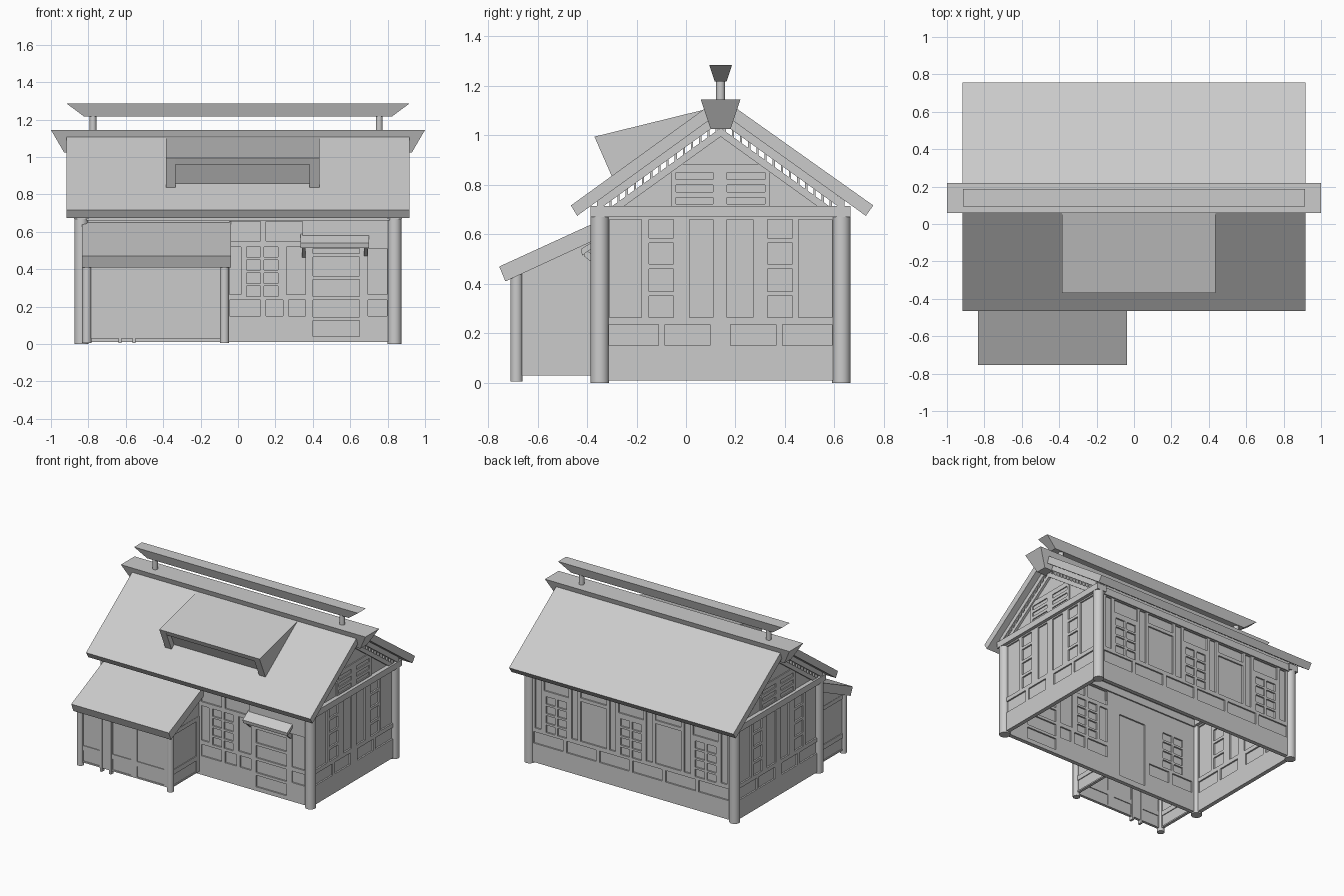
import bpy, bmesh, math

if "Cube" in bpy.data.objects:
    bpy.data.objects.remove(bpy.data.objects["Cube"])

grey = bpy.data.materials.new("plain_grey")
grey.use_nodes = True
grey.diffuse_color = (0.6, 0.6, 0.6, 1)
grey.node_tree.nodes["Principled BSDF"].inputs["Base Color"].default_value = (0.6, 0.6, 0.6, 1)

RIDGE_Y, SLOPE = 0.14, 0.72
FRONT, BACK, SIDE = -0.348, 0.628, 0.8375


def finish(name, bm, fix=True):
    if fix:
        bmesh.ops.recalc_face_normals(bm, faces=bm.faces)
    mesh = bpy.data.meshes.new(name)
    bm.to_mesh(mesh)
    bm.free()
    mesh.materials.append(grey)
    obj = bpy.data.objects.new(name, mesh)
    bpy.context.collection.objects.link(obj)
    return obj


def add_prism(bm, profile, x0, x1):
    """Extrude a (y, z) profile along x."""
    ends = [[bm.verts.new((x, y, z)) for y, z in profile] for x in (x0, x1)]
    bm.faces.new(ends[0])
    bm.faces.new(ends[1][::-1])
    n = len(profile)
    for i in range(n):
        j = (i + 1) % n
        bm.faces.new((ends[0][i], ends[0][j], ends[1][j], ends[1][i]))


def prism(name, profile, *spans):
    bm = bmesh.new()
    for x0, x1 in spans:
        add_prism(bm, profile, x0, x1)
    return finish(name, bm)


def box(name, x0, x1, y0, y1, z0, z1):
    return prism(name, [(y0, z0), (y1, z0), (y1, z1), (y0, z1)], (x0, x1))


def post(name, x, y, r, z0, z1):
    bpy.ops.mesh.primitive_cylinder_add(vertices=16, radius=r, depth=z1 - z0,
                                        location=(x, y, (z0 + z1) / 2))
    obj = bpy.context.object
    obj.name = name
    obj.data.materials.append(grey)
    bpy.ops.object.shade_smooth_by_angle()


def framed_wall(name, axis, plane, u0, u1, z0, z1, openings, thick=0.03):
    """Timber sheet with rectangular openings over a thin backing board."""
    us = sorted({u0, u1} | {v for o in openings for v in o[:2]})
    zs = sorted({z0, z1} | {v for o in openings for v in o[2:]})
    place = (lambda u, z: (u, plane, z)) if axis == "x" else (lambda u, z: (plane, u, z))
    bm = bmesh.new()
    grid = [[bm.verts.new(place(u, z)) for z in zs] for u in us]
    for i in range(len(us) - 1):
        for j in range(len(zs) - 1):
            u, z = (us[i] + us[i + 1]) / 2, (zs[j] + zs[j + 1]) / 2
            if not any(a < u < b and c < z < d for a, b, c, d in openings):
                bm.faces.new((grid[i][j], grid[i + 1][j], grid[i + 1][j + 1], grid[i][j + 1]))
    bmesh.ops.delete(bm, geom=[v for v in bm.verts if not v.link_faces], context="VERTS")
    solid = finish(name + "_frame", bm, False).modifiers.new("thickness", "SOLIDIFY")
    solid.thickness, solid.offset = thick, 0
    t = 0.004
    if axis == "x":
        box(name + "_board", u0, u1, plane - t, plane + t, z0, z1)
    else:
        box(name + "_board", plane - t, plane + t, u0, u1, z0, z1)


def window(u):
    """Panes of a lattice window, two across and four high."""
    return [(u + s, u + s + 0.075, 0.255 + 0.07 * k, 0.31 + 0.07 * k)
            for s in (-0.085, 0.01) for k in range(4)]


def row(edges, z0, z1, gap=0.014):
    """Panels between successive edges."""
    return [(a + gap, b - gap, z0, z1) for a, b in zip(edges, edges[1:])]


# Front wall with door, windows and panels
door = [(0.40, 0.65, a, b) for a, b in
        ((0.04, 0.125), (0.145, 0.235), (0.255, 0.345), (0.365, 0.465), (0.485, 0.51))]
front = door + window(0.13) + window(-0.62)
front += row((-0.8, -0.6, -0.4), 0.15, 0.235) + row((-0.06, 0.135, 0.255, 0.375), 0.15, 0.235)
front += row((-0.06, 0.135, 0.36), 0.55, 0.655) + row((0.68, 0.81), 0.15, 0.235)
front += row((0.68, 0.81), 0.265, 0.51) + row((0.245, 0.375), 0.265, 0.52)
front += row((-0.06, 0.03), 0.265, 0.52) + row((-0.39, -0.14), 0.05, 0.52)
framed_wall("front_wall", "x", FRONT, -SIDE, SIDE, 0.01, 0.68, front)

# Back wall
back = row([-0.81 + 0.27 * k for k in range(7)], 0.15, 0.235)
for u in (-0.61, 0, 0.61):
    back += window(u) + row((u - 0.115, u + 0.115), 0.56, 0.655)
    back += [(u + s - 0.025, u + s + 0.025, 0.265, 0.655) for s in (-0.15, 0.15)]
for u in (-0.305, 0.305):
    back += row((u - 0.12, u + 0.12), 0.265, 0.56) + row((u - 0.12, u + 0.12), 0.585, 0.655)
framed_wall("back_wall", "x", BACK, -SIDE, SIDE, 0.01, 0.68, back)

# Side walls, gables and end trim
side = row((-0.325, -0.098, 0.11), 0.15, 0.235) + row((0.165, 0.377, 0.605), 0.15, 0.235)
for a, b in ((-0.15, -0.05), (0.33, 0.43)):
    side += [(a, b, z0, z1) for z0, z1 in
             ((0.265, 0.35), (0.37, 0.46), (0.48, 0.565), (0.585, 0.66))]
for a, b in ((-0.31, -0.18), (0.015, 0.11), (0.165, 0.27), (0.455, 0.59)):
    side.append((a, b, 0.265, 0.66))
slots = [(a, b, 0.722 + 0.05 * k, 0.75 + 0.05 * k)
         for a, b in ((-0.04, 0.11), (0.165, 0.32)) for k in range(3)]


def under(d, top):
    """Height of a line parallel to the roof at distance d from the ridge."""
    return top - SLOPE * d


def rake(top, bottom, d0, d1, s):
    return [(RIDGE_Y + s * d0, under(d0, top)), (RIDGE_Y + s * d1, under(d1, top)),
            (RIDGE_Y + s * d1, under(d1, bottom)), (RIDGE_Y + s * d0, under(d0, bottom))]


for label, m in (("left", 1), ("right", -1)):
    framed_wall(label + "_wall", "y", m * SIDE, FRONT, BACK, 0.01, 0.68, side)
    framed_wall(label + "_gable_vents", "y", m * SIDE, -0.06, 0.34, 0.7, 0.885, slots)
    box(label + "_tie_beam", *sorted((m * 0.80, m * 0.876)), -0.385, 0.665, 0.67, 0.715)
    half = (1.03 - 0.70) / SLOPE
    prism(label + "_gable", [(RIDGE_Y - half, 0.70), (RIDGE_Y + half, 0.70), (RIDGE_Y, 1.03)],
          sorted((m * 0.83, m * 0.845)))
    for s in (-1, 1):
        end = sorted((m * 0.82, m * 0.862))
        prism(label + "_rake_trim", rake(1.03, 0.995, 0, 0.435, s), end)
        bm = bmesh.new()
        for k in range(14):
            d = 0.012 + k * 0.033
            add_prism(bm, rake(1.06, 1.025, d, d + 0.009, s), *end)
        finish(label + "_rafter_blocks", bm)

# Corner posts and wall plates
for x in (-SIDE, SIDE):
    for y in (FRONT, BACK):
        post("corner_post", x, y, 0.0375, 0, 0.68)
for y in (FRONT, BACK):
    box("wall_plate", -SIDE, SIDE, y - 0.025, y + 0.025, 0.66, 0.712)

# Main roof with a purlin layer beneath
chevron = [(-0.465, 0.717), (0.11, 1.133), (0.17, 1.133), (0.757, 0.717),
           (0.727, 0.675), (RIDGE_Y, 1.095), (-0.44, 0.675)]
prism("main_roof", chevron, (-0.917, 0.917))
for s in (-1, 1):
    prism("roof_underlay", rake(1.097, 1.055, 0, 0.5, s), (-0.87, 0.87))


def flared_beam(name, half_x, half_y, z0, z1, flare_x, flare_y):
    """Beam whose top overhangs its base on all sides."""
    bm = bmesh.new()
    bmesh.ops.create_cube(bm, size=2)
    for v in bm.verts:
        low = v.co.z < 0
        v.co = (v.co.x * (half_x - flare_x * low),
                RIDGE_Y + v.co.y * (half_y - flare_y * low), z0 if low else z1)
    finish(name, bm)


# Ridge beams on short posts
flared_beam("ridge_beam", 1.0, 0.08, 1.025, 1.145, 0.07, 0.04)
flared_beam("upper_ridge_beam", 0.915, 0.046, 1.218, 1.285, 0.09, 0.022)
for x in (-0.775, 0.755):
    post("ridge_post", x, RIDGE_Y, 0.018, 1.13, 1.225)

# Dormer
prism("dormer_roof", [(-0.37, 0.995), (0.09, 1.108), (0.09, 1.07), (-0.354, 0.96)],
      (-0.385, 0.435))
prism("dormer_cheeks", [(-0.37, 0.995), (0.09, 1.108), (0.09, 1.08), (-0.3, 0.835)],
      (-0.385, -0.333), (0.383, 0.435))
prism("dormer_panel", [(-0.325, 0.975), (-0.265, 0.85), (-0.24, 0.85), (-0.30, 0.975)],
      (-0.34, 0.39))

# Awning above the door
prism("awning", [(FRONT, 0.59), (-0.425, 0.54), (-0.42, 0.515), (FRONT, 0.565)], (0.335, 0.70))
prism("awning_brackets", [(FRONT, 0.46), (FRONT, 0.50), (-0.41, 0.54), (-0.41, 0.51)],
      (0.343, 0.361), (0.674, 0.692))

# Lean-to porch
porch = [(a, b, c, d) for a, b in ((-0.78, -0.645), (-0.54, -0.39), (-0.34, -0.12))
         for c, d in ((0.04, 0.12), (0.155, 0.42))]
framed_wall("porch_front", "x", -0.685, -0.81, -0.07, 0.03, 0.44, porch, 0.02)
ends = row((-0.675, -0.38), 0.04, 0.12) + row((-0.675, -0.38), 0.155, 0.41)
for x in (-0.808, -0.072):
    framed_wall("porch_side", "y", x, -0.685, FRONT, 0.03, 0.44, ends, 0.02)
    prism("porch_gable", [(-0.69, 0.43), (FRONT, 0.43), (FRONT, 0.61), (-0.69, 0.45)],
          (x - 0.008, x + 0.008))
    post("porch_post", x, -0.685, 0.025, 0.005, 0.44)
for x in (-0.63, -0.555):
    box("porch_stud", x - 0.008, x + 0.008, -0.70, -0.67, 0.005, 0.43)
prism("porch_roof", [(-0.755, 0.47), (-0.34, 0.66), (-0.34, 0.59), (-0.73, 0.41)],
      (-0.835, -0.037))
